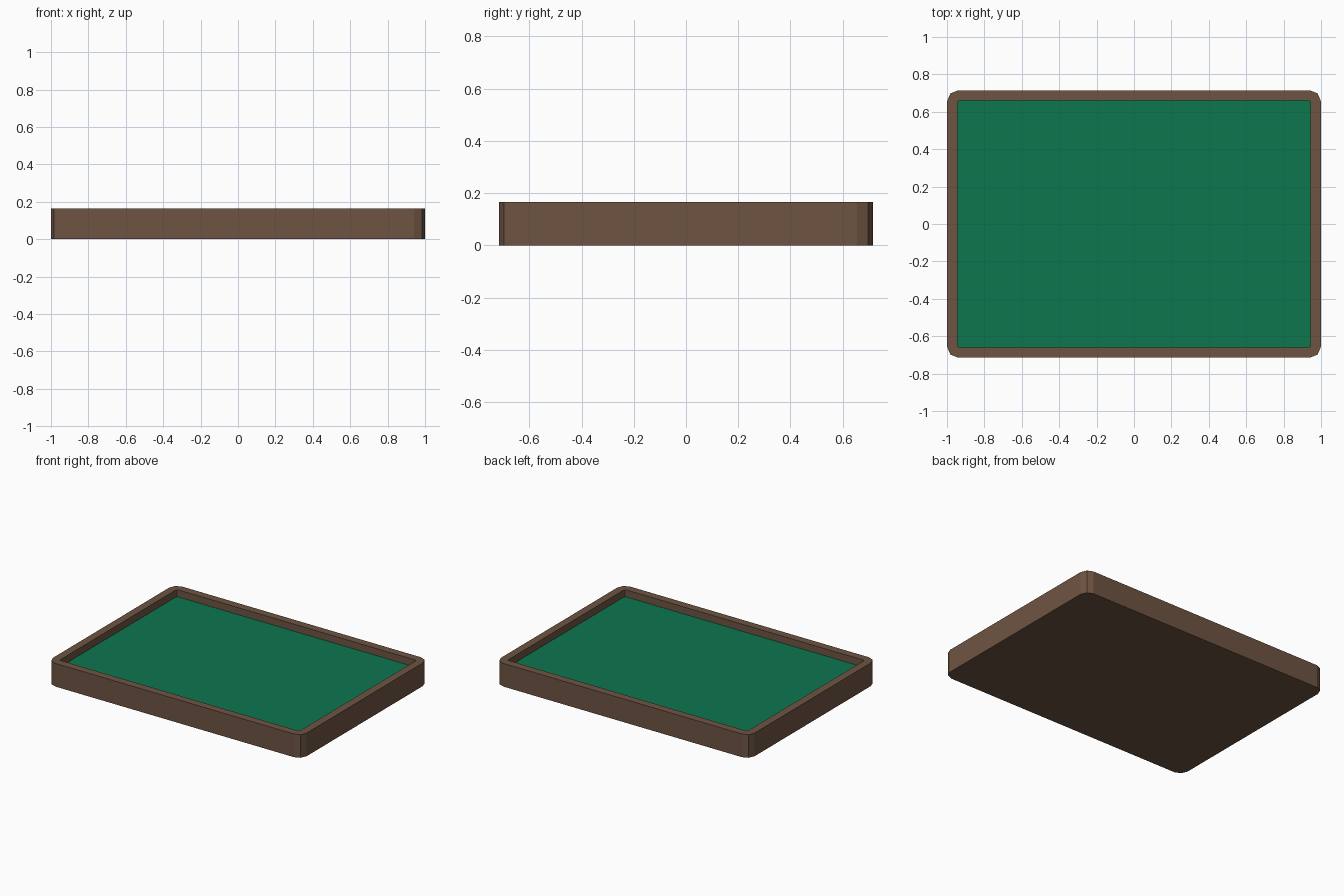
import bpy
import bmesh
from math import sin, cos, pi

old = bpy.data.objects.get("Cube")
if old:
    bpy.data.objects.remove(old, do_unlink=True)


def material(name, srgb):
    color = [(c / 255 / 12.92) if c < 11 else ((c / 255 + 0.055) / 1.055) ** 2.4 for c in srgb] + [1]
    mat = bpy.data.materials.new(name)
    mat.use_nodes = True
    mat.diffuse_color = color
    mat.node_tree.nodes["Principled BSDF"].inputs["Base Color"].default_value = color
    return mat


def rounded_rect(bm, half_x, half_y, radius, z, segments=2):
    """Ring of vertices, counter-clockwise from the +x side."""
    ring = []
    for i, (sx, sy) in enumerate([(1, 1), (-1, 1), (-1, -1), (1, -1)]):
        for k in range(segments + 1):
            a = (i + k / segments) * pi / 2
            ring.append(bm.verts.new((sx * (half_x - radius) + radius * cos(a),
                                      sy * (half_y - radius) + radius * sin(a), z)))
    return ring


def finish(bm, name, mat):
    mesh = bpy.data.meshes.new(name)
    bm.to_mesh(mesh)
    bm.free()
    mesh.materials.append(mat)
    obj = bpy.data.objects.new(name, mesh)
    bpy.context.collection.objects.link(obj)
    return obj


wood = material("brown wood", (110, 84, 66))
felt = material("green felt", (13, 118, 79))

HX, HY, HEIGHT, FLOOR = 1.0, 0.715, 0.165, 0.115
IX, IY = HX - 0.056, HY - 0.056

# Wooden tray: underside, outer wall, rim and inner wall
bm = bmesh.new()
rings = [rounded_rect(bm, HX, HY, 0.06, 0),
         rounded_rect(bm, HX, HY, 0.06, HEIGHT),
         rounded_rect(bm, IX, IY, 0.01, HEIGHT),
         rounded_rect(bm, IX, IY, 0.01, FLOOR)]
bm.faces.new(reversed(rings[0]))
for low, high in zip(rings, rings[1:]):
    for i in range(len(low)):
        j = (i + 1) % len(low)
        bm.faces.new((low[i], low[j], high[j], high[i]))
finish(bm, "tray_frame", wood)

# Felt lining on the tray floor
bm = bmesh.new()
bm.faces.new(rounded_rect(bm, IX, IY, 0.01, FLOOR))
finish(bm, "felt_lining", felt)
